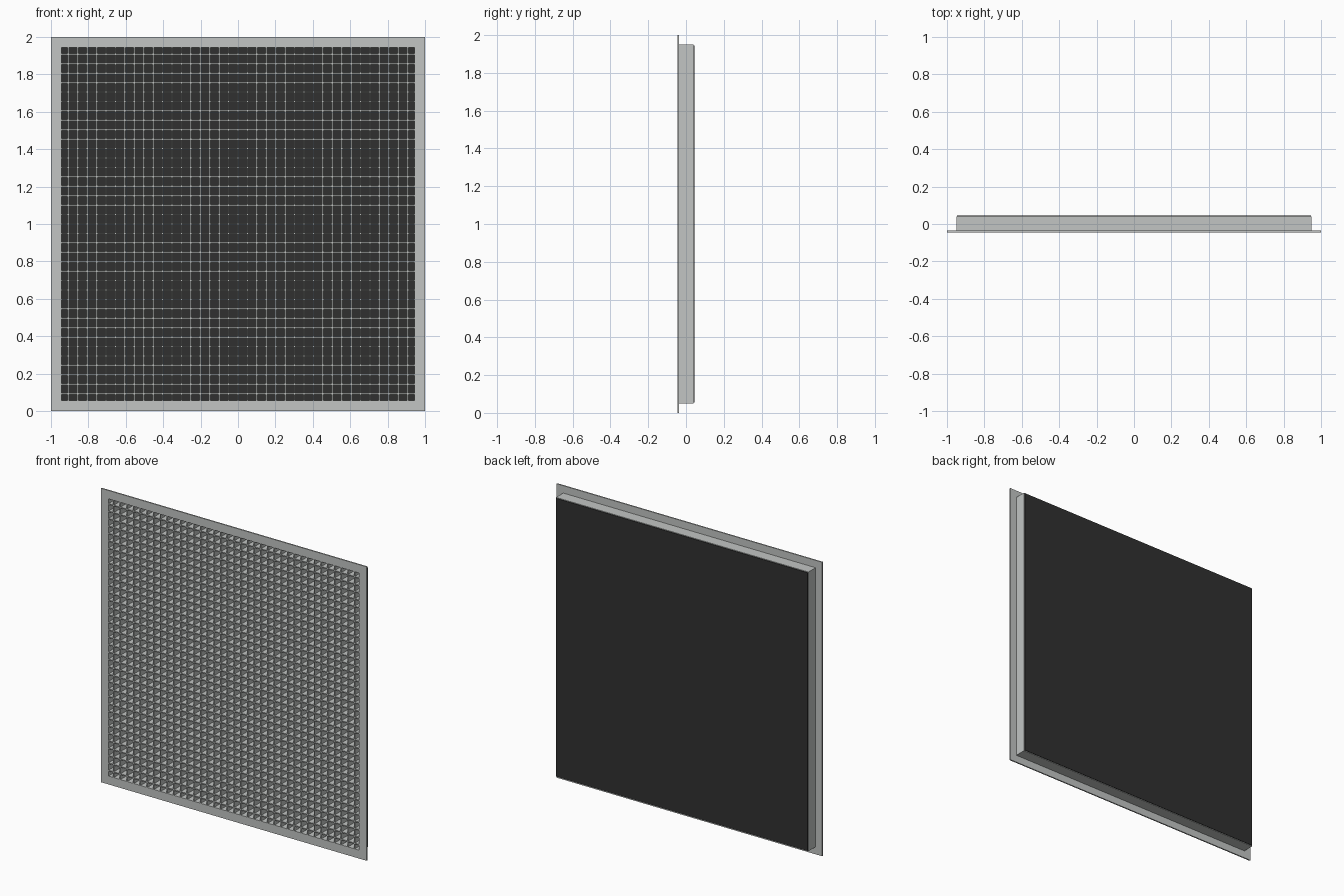
import bpy, bmesh

if "Cube" in bpy.data.objects:
    bpy.data.objects.remove(bpy.data.objects["Cube"])

PITCH, WALL = 0.0504, 0.007      # grille cell spacing and blade thickness
INNER, OUTER = 0.943, 0.95       # inside and outside of the box section
FRONT, BACK = -0.045, 0.045


def material(name, rgb):
    m = bpy.data.materials.new(name)
    m.diffuse_color = (*rgb, 1)
    m.use_nodes = True
    m.node_tree.nodes["Principled BSDF"].inputs["Base Color"].default_value = m.diffuse_color
    return m


light_grey = material("light grey metal", (0.54, 0.56, 0.55))
black = material("black backing", (0.03, 0.03, 0.03))


def lattice(name, coords, keep, y0, y1, mat):
    """Square sheet cut at coords both ways; kept cells become a solid from y0 to y1."""
    bm = bmesh.new()
    n = len(coords)
    grid = [[bm.verts.new((x, y0, 1 + z)) for z in coords] for x in coords]
    for i in range(n - 1):
        for j in range(n - 1):
            if keep(i, j):
                bm.faces.new((grid[i][j], grid[i + 1][j], grid[i + 1][j + 1], grid[i][j + 1]))
    loose = [v for v in bm.verts if not v.link_faces]
    bmesh.ops.delete(bm, geom=loose, context='VERTS')
    ext = bmesh.ops.extrude_face_region(bm, geom=bm.faces[:], use_keep_orig=True)
    moved = [g for g in ext["geom"] if isinstance(g, bmesh.types.BMVert)]
    bmesh.ops.translate(bm, vec=(0, y1 - y0, 0), verts=moved)
    bmesh.ops.recalc_face_normals(bm, faces=bm.faces[:])
    mesh = bpy.data.meshes.new(name)
    bm.to_mesh(mesh)
    bm.free()
    mesh.materials.append(mat)
    ob = bpy.data.objects.new(name, mesh)
    bpy.context.collection.objects.link(ob)
    return ob


def ring(i, j):
    return (i, j) != (1, 1)


# Thin front flange
lattice("flange", [-1, -INNER, INNER, 1], ring, FRONT, -0.036, light_grey)

# Box section behind the flange
lattice("box_sides", [-OUTER, -INNER, INNER, OUTER], ring, -0.036, 0.041, light_grey)

# Egg-crate blades: odd bands are blades, even bands are open cells
bands = [-INNER]
for k in range(-18, 19):
    bands += [k * PITCH - WALL / 2, k * PITCH + WALL / 2]
bands.append(INNER)
lattice("grille_core", bands, lambda i, j: i % 2 == 1 or j % 2 == 1, FRONT + 0.001, 0.041, light_grey)

# Dark panel closing the back
lattice("back_panel", [-0.946, 0.946], lambda i, j: True, 0.041, BACK, black)
